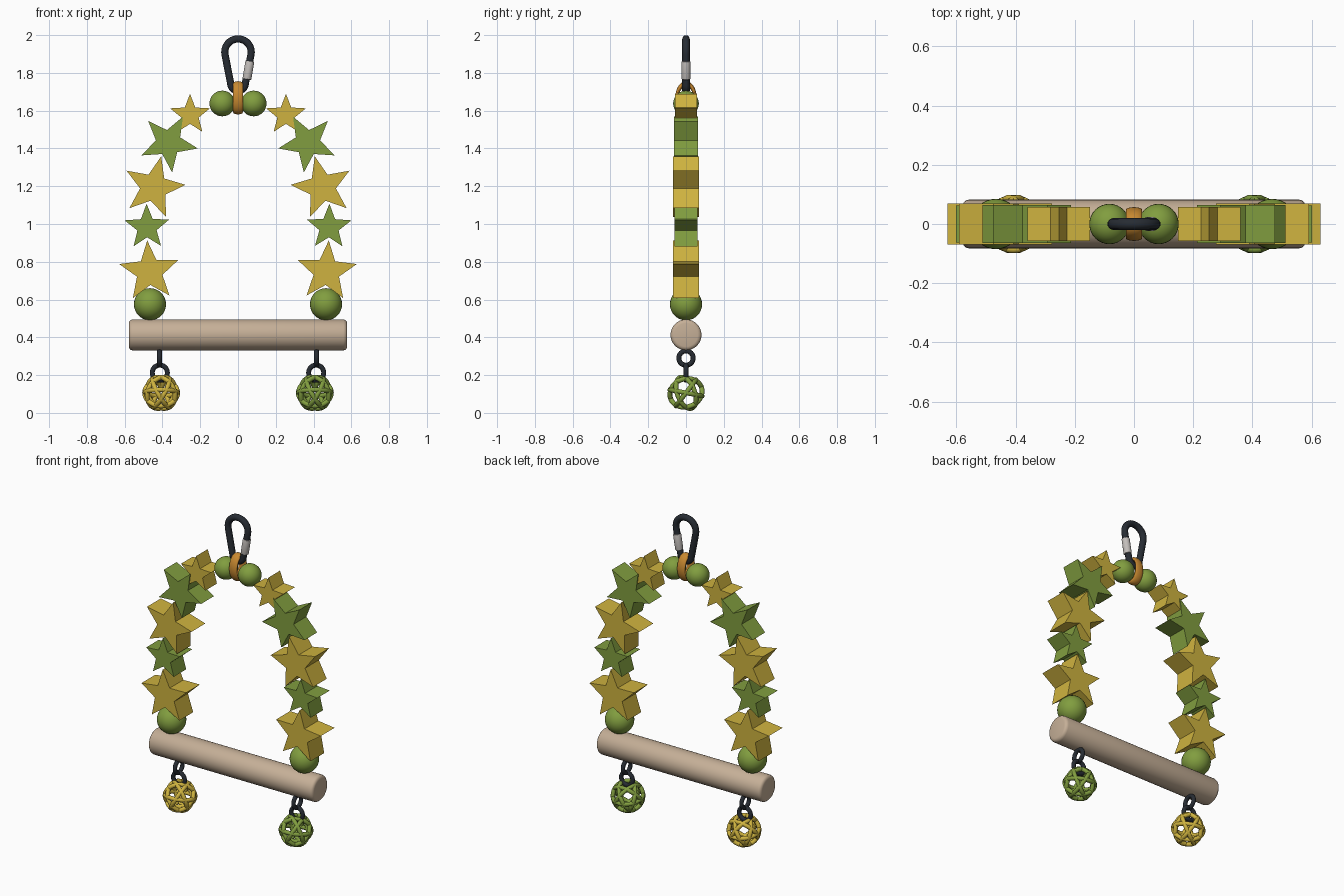
import bpy, bmesh, math
from mathutils import Vector, Matrix

if "Cube" in bpy.data.objects:
    bpy.data.objects.remove(bpy.data.objects["Cube"])


def material(name, rgb):
    m = bpy.data.materials.new(name)
    m.diffuse_color = (*rgb, 1)
    m.use_nodes = True
    m.node_tree.nodes["Principled BSDF"].inputs["Base Color"].default_value = m.diffuse_color
    return m


YELLOW = material("yellow", (0.62, 0.45, 0.05))
GREEN = material("green", (0.22, 0.34, 0.05))
WOOD = material("pale wood", (0.56, 0.43, 0.31))
BLACK = material("dark metal", (0.02, 0.025, 0.033))
ORANGE = material("orange", (0.58, 0.25, 0.03))
GREY = material("light grey", (0.55, 0.52, 0.50))


def finish(name, mat, smooth=True):
    ob = bpy.context.object
    ob.name = name
    ob.data.materials.clear()
    ob.data.materials.append(mat)
    if smooth:
        bpy.ops.object.shade_smooth_by_angle(angle=math.radians(40))
    return ob


def bead(name, loc, r, mat):
    bpy.ops.mesh.primitive_uv_sphere_add(segments=32, ring_count=16, radius=r, location=loc)
    return finish(name, mat)


def ring(name, loc, axis, major, minor, mat, seg=32):
    rot = Vector(axis).to_track_quat('Z', 'Y').to_euler()
    bpy.ops.mesh.primitive_torus_add(major_segments=seg, minor_segments=10, location=loc,
                                     rotation=rot, major_radius=major, minor_radius=minor)
    return finish(name, mat)


def rod(name, a, b, r, mat, bevel):
    a, b = Vector(a), Vector(b)
    bpy.ops.mesh.primitive_cylinder_add(vertices=32, radius=r, depth=(b - a).length,
                                        location=(a + b) / 2,
                                        rotation=(b - a).to_track_quat('Z', 'Y').to_euler())
    mod = bpy.context.object.modifiers.new("rounded ends", 'BEVEL')
    mod.width, mod.segments = bevel, 3
    mod.limit_method, mod.angle_limit = 'ANGLE', math.radians(60)
    bpy.ops.object.modifier_apply(modifier=mod.name)
    return finish(name, mat)


def star(name, side, x, z, r, turn, half, mat):
    """Five-pointed extruded star; turn is the angle of one point in degrees."""
    bm = bmesh.new()
    vs = []
    for i in range(10):
        a = math.radians(turn + 36 * i)
        d = r if i % 2 == 0 else r * 0.43
        vs.append(bm.verts.new((side * (x + d * math.cos(a)), -half, z + d * math.sin(a))))
    face = bm.faces.new(vs)
    ext = bmesh.ops.extrude_face_region(bm, geom=[face])
    bmesh.ops.translate(bm, vec=(0, 2 * half, 0),
                        verts=[g for g in ext['geom'] if isinstance(g, bmesh.types.BMVert)])
    bmesh.ops.recalc_face_normals(bm, faces=bm.faces)
    me = bpy.data.meshes.new(name)
    bm.to_mesh(me)
    bm.free()
    me.materials.append(mat)
    bpy.context.collection.objects.link(bpy.data.objects.new(name, me))


def lattice_ball(name, loc, r, mat):
    """Woven ball of six great-circle hoops, one triangular opening facing front."""
    p = (1 + math.sqrt(5)) / 2
    axes = [(0, 1, p), (0, -1, p), (1, p, 0), (-1, p, 0), (p, 0, 1), (p, 0, -1)]
    q = Vector((1, 1, 1)).rotation_difference(Vector((0, -1, 0)))
    # roll about y so that the front triangle has a level edge
    tip = q @ Vector(axes[0])
    roll = Matrix.Rotation(math.atan2(tip.x, tip.z), 3, 'Y').inverted()
    hoops = [ring(name, loc, roll @ (q @ Vector(a)), r - 0.013, 0.013, mat, 40) for a in axes]
    bpy.ops.object.select_all(action='DESELECT')
    for h in hoops:
        h.select_set(True)
    bpy.context.view_layer.objects.active = hoops[0]
    bpy.ops.object.join()
    bpy.context.object.name = name


# perch
rod("perch", (-0.578, 0, 0.413), (0.578, 0, 0.413), 0.082, WOOD, 0.02)

# star strand: x, z, radius, angle, half depth, colour
STARS = [(0.469, 0.748, 0.165, 86, 0.069, YELLOW),
         (0.482, 0.983, 0.124, 89, 0.062, GREEN),
         (0.446, 1.194, 0.169, 103.5, 0.069, YELLOW),
         (0.368, 1.430, 0.158, 119, 0.064, GREEN),
         (0.254, 1.578, 0.111, 90, 0.058, YELLOW)]

for side, label in ((-1, "left"), (1, "right")):
    for i, s in enumerate(STARS):
        star(f"{label}_star_{i + 1}", side, *s)
    bead(f"{label}_lower_bead", (side * 0.466, 0, 0.575), 0.085, GREEN)
    bead(f"{label}_top_bead", (side * 0.083, 0, 1.638), 0.068, GREEN)
    # two chain links and the hanging ball
    ring(f"{label}_upper_link", (side * 0.416, 0, 0.29), (1, 0, 0), 0.038, 0.013, BLACK)
    ring(f"{label}_lower_link", (side * 0.414, 0, 0.213), (0, 1, 0), 0.040, 0.013, BLACK)
    lattice_ball(f"{label}_ball", (side * 0.407, 0, 0.106), 0.1, YELLOW if side < 0 else GREEN)

# oval hanging ring
bpy.ops.mesh.primitive_torus_add(major_segments=40, minor_segments=14, major_radius=1,
                                 minor_radius=0.2, location=(0, 0, 1.668),
                                 rotation=(0, math.pi / 2, 0))
bpy.context.object.scale = (0.088 / 1.2, 0.057 / 1.2, 0.028 / 0.2)
finish("hanging_ring", ORANGE)

# carabiner: pear-shaped loop of two arcs
path = [(0.07 * math.cos(math.radians(a)), 1.91 + 0.07 * math.sin(math.radians(a)))
        for a in range(-10, 191, 10)]
path += [(0.038 * math.cos(math.radians(a)), 1.743 + 0.038 * math.sin(math.radians(a)))
         for a in range(190, 351, 10)]
cu = bpy.data.curves.new("carabiner", 'CURVE')
cu.dimensions = '3D'
cu.bevel_depth, cu.bevel_resolution = 0.02, 3
sp = cu.splines.new('POLY')
sp.points.add(len(path) - 1)
for pt, (x, z) in zip(sp.points, path):
    pt.co = (x, 0, z, 1)
sp.use_cyclic_u = True
cu.materials.append(BLACK)
bpy.context.collection.objects.link(bpy.data.objects.new("carabiner", cu))

# gate sleeve
rod("carabiner_gate", (0.047, 0, 1.766), (0.063, 0, 1.862), 0.0235, GREY, 0.004)
